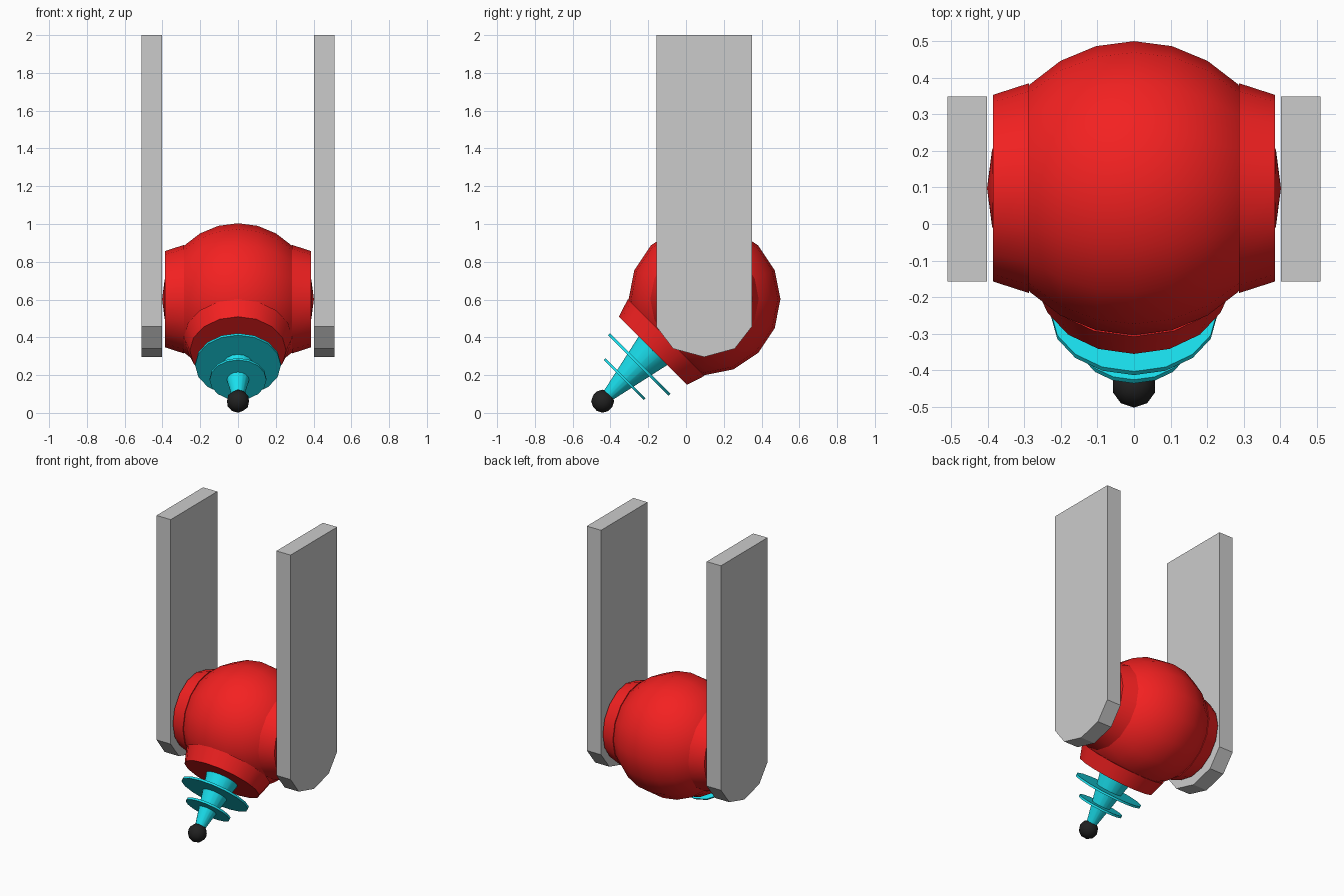
import bpy, bmesh, math
from mathutils import Vector, Matrix

if "Cube" in bpy.data.objects:
    bpy.data.objects.remove(bpy.data.objects["Cube"])

CENTRE = Vector((0, 0.098, 0.602))
AIM = Vector((0, -1, -1)).normalized()


def material(name, rgb):
    m = bpy.data.materials.new(name)
    m.diffuse_color = (*rgb, 1)
    m.use_nodes = True
    m.node_tree.nodes["Principled BSDF"].inputs["Base Color"].default_value = m.diffuse_color
    return m


RED = material("red_paint", (0.9, 0.015, 0.015))
CYAN = material("cyan_glow", (0.01, 0.74, 0.85))
BLACK = material("black_tip", (0.015, 0.015, 0.015))


def finish(name, bm, mat=None, smooth=True):
    bmesh.ops.recalc_face_normals(bm, faces=bm.faces)
    me = bpy.data.meshes.new(name)
    bm.to_mesh(me)
    bm.free()
    ob = bpy.data.objects.new(name, me)
    bpy.context.collection.objects.link(ob)
    if mat:
        me.materials.append(mat)
    if smooth:
        bpy.ops.object.select_all(action='DESELECT')
        ob.select_set(True)
        bpy.context.view_layer.objects.active = ob
        bpy.ops.object.shade_smooth_by_angle(angle=math.radians(32))
    return ob


def frustum(name, axis, start, end, r_start, r_end, mat):
    """Capped 16-sided cone running along axis, distances from the ball centre."""
    bm = bmesh.new()
    rot = axis.to_track_quat('Z', 'Y').to_matrix().to_4x4()
    place = Matrix.Translation(CENTRE + axis * (start + end) / 2) @ rot
    bmesh.ops.create_cone(bm, cap_ends=True, segments=16, radius1=r_start,
                          radius2=r_end, depth=end - start, matrix=place)
    return finish(name, bm, mat)


# Ball body, poles pointing sideways
bm = bmesh.new()
bmesh.ops.create_uvsphere(bm, u_segments=16, v_segments=12, radius=0.402,
                          matrix=Matrix.Translation(CENTRE) @ Matrix.Rotation(math.pi / 2, 4, 'Y'))
finish("ball_body", bm, RED)

# Collars: two pivots and the barrel socket
for name, axis in (("left_pivot_collar", Vector((-1, 0, 0))),
                   ("right_pivot_collar", Vector((1, 0, 0))),
                   ("barrel_collar", AIM)):
    frustum(name, axis, 0.287, 0.386, 0.287, 0.255, RED)

# Tapered barrel with two discs
frustum("barrel", AIM, 0.30, 0.74, 0.126, 0.029, CYAN)
frustum("large_disc", AIM, 0.482, 0.496, 0.227, 0.227, CYAN)
frustum("small_disc", AIM, 0.591, 0.605, 0.15, 0.15, CYAN)

# Muzzle ball
bm = bmesh.new()
bmesh.ops.create_icosphere(bm, subdivisions=2, radius=0.061,
                           matrix=Matrix.Translation((0, -0.441, 0.062)))
finish("muzzle_ball", bm, BLACK)

# Hanging arms
PROFILE = [(-0.157, 2), (-0.157, 0.457), (-0.068, 0.34), (0.096, 0.296),
           (0.258, 0.34), (0.349, 0.457), (0.349, 2)]
for name, x in (("left_arm", -0.51), ("right_arm", 0.402)):
    bm = bmesh.new()
    face = bm.faces.new([bm.verts.new((x, y, z)) for y, z in PROFILE])
    ext = bmesh.ops.extrude_face_region(bm, geom=[face], use_keep_orig=True)
    bmesh.ops.translate(bm, vec=(0.108, 0, 0),
                        verts=[v for v in ext["geom"] if isinstance(v, bmesh.types.BMVert)])
    finish(name, bm, smooth=False)
